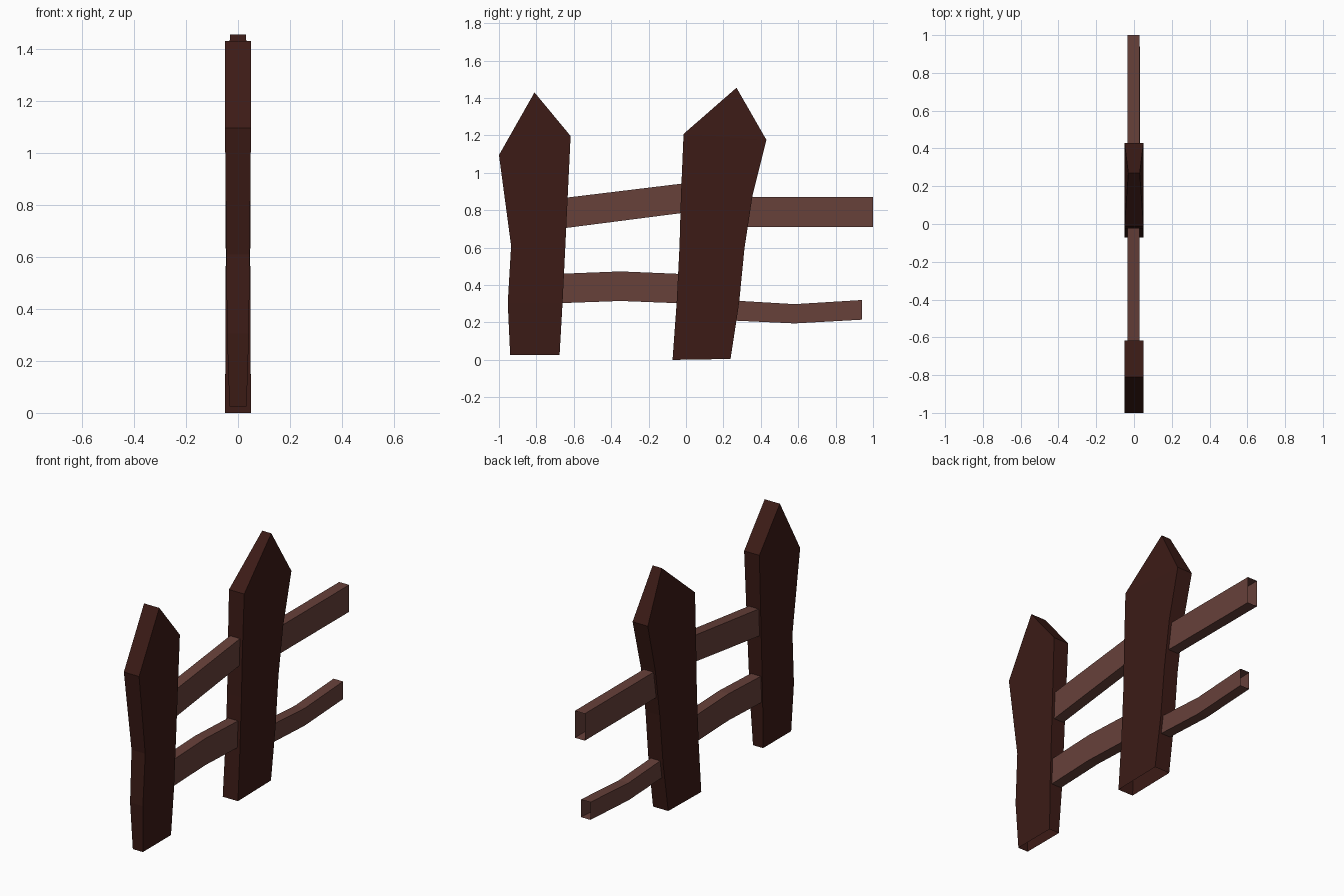
import bpy

if "Cube" in bpy.data.objects:
    bpy.data.objects.remove(bpy.data.objects["Cube"])


def material(name, rgb):
    m = bpy.data.materials.new(name)
    m.diffuse_color = (*rgb, 1)
    m.use_nodes = True
    m.node_tree.nodes["Principled BSDF"].inputs["Base Color"].default_value = m.diffuse_color
    return m


post_wood = material("dark_wood", (0.045, 0.011, 0.008))
rail_wood = material("rail_wood", (0.135, 0.052, 0.042))


def tube(name, rings, mat, cap=None):
    """Skin four-cornered rings into an open tube, with an optional ridge cap."""
    verts = [v for r in rings for v in r]
    faces = []
    for i in range(len(rings) - 1):
        a, b = 4 * i, 4 * i + 4
        for k in range(4):
            n = (k + 1) % 4
            faces.append((a + k, a + n, b + n, b + k))
    if cap:
        t, n = 4 * (len(rings) - 1), len(verts)
        y, z, hx = cap
        verts += [(-hx, y, z), (hx, y, z)]
        faces += [(t, t + 1, n + 1, n), (t + 2, t + 3, n, n + 1),
                  (t + 1, t + 2, n + 1), (t + 3, t, n)]
    me = bpy.data.meshes.new(name)
    me.from_pydata(verts, [], faces)
    me.materials.append(mat)
    ob = bpy.data.objects.new(name, me)
    bpy.context.collection.objects.link(ob)
    return ob


def post(name, rows, apex):
    # row: left y, left z, right y, right z, half thickness
    rings = [[(-h, yl, zl), (h, yl, zl), (h, yr, zr), (-h, yr, zr)]
             for yl, zl, yr, zr, h in rows]
    return tube(name, rings, post_wood, apex)


def rail(name, stations, x0=-0.035, x1=0.03):
    # station: y, bottom z, top z; ends are open
    rings = [[(x0, y, b), (x0, y, t), (x1, y, t), (x1, y, b)]
             for y, b, t in stations]
    return tube(name, rings, rail_wood)


# Pointed posts, open underneath
post("left_post", [
    (-0.94, 0.025, -0.676, 0.025, 0.033),
    (-0.953, 0.305, -0.66, 0.305, 0.042),
    (-0.935, 0.61, -0.645, 0.61, 0.045),
    (-1.0, 1.095, -0.617, 1.197, 0.05),
], (-0.81, 1.43, 0.05))
post("right_post", [
    (-0.072, 0.0, 0.238, 0.005, 0.05),
    (-0.05, 0.305, 0.284, 0.305, 0.048),
    (-0.035, 0.6, 0.313, 0.6, 0.047),
    (-0.027, 0.88, 0.356, 0.88, 0.048),
    (-0.013, 1.208, 0.43, 1.176, 0.05),
], (0.27, 1.455, 0.03))

# Rails
rail("upper_left_rail", [(-0.66, 0.703, 0.865), (0.0, 0.788, 0.945)])
rail("upper_right_rail", [(0.32, 0.71, 0.87), (1.0, 0.71, 0.87)])
rail("lower_left_rail", [(-0.68, 0.303, 0.46), (-0.35, 0.315, 0.473),
                         (-0.04, 0.303, 0.46)])
rail("lower_right_rail", [(0.26, 0.21, 0.317), (0.58, 0.195, 0.298),
                          (0.94, 0.215, 0.32)], -0.03, 0.032)
